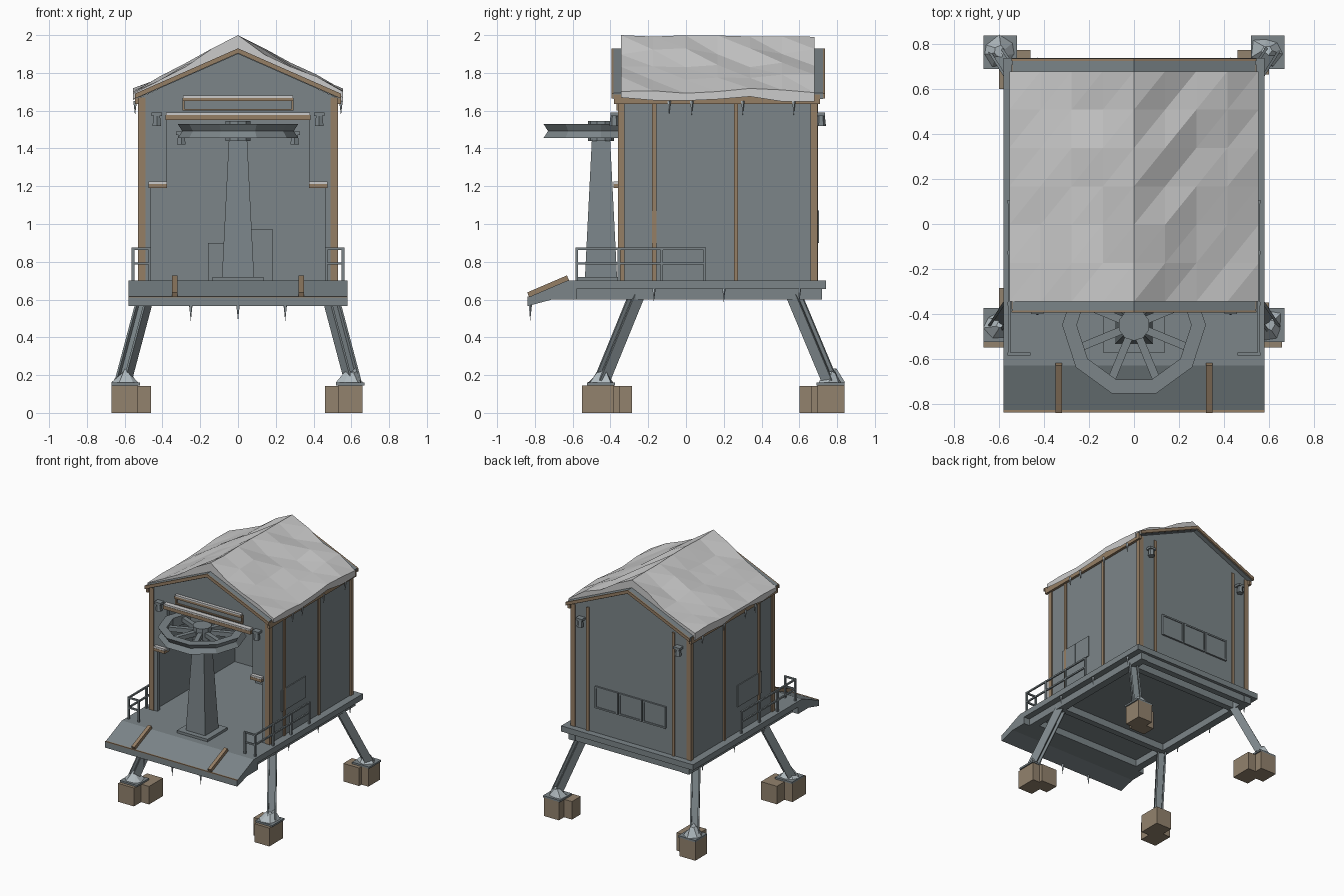
import bpy, bmesh, math, random
from mathutils import Vector, Matrix

if "Cube" in bpy.data.objects:
    bpy.data.objects.remove(bpy.data.objects["Cube"])
random.seed(4)


def material(name, r, g, b):
    m = bpy.data.materials.new(name)
    m.use_nodes = True
    m.diffuse_color = (r, g, b, 1)
    m.node_tree.nodes["Principled BSDF"].inputs["Base Color"].default_value = (r, g, b, 1)
    return m


METAL = material("blue grey metal", 0.20, 0.235, 0.25)
WOOD = material("brown wood", 0.30, 0.21, 0.13)
BLOCK = material("tan footing", 0.29, 0.225, 0.155)
SNOW = material("snow", 0.60, 0.60, 0.60)
ICE = material("pale ice", 0.45, 0.51, 0.54)


def finish(name, bm, mat):
    bmesh.ops.recalc_face_normals(bm, faces=bm.faces)
    me = bpy.data.meshes.new(name)
    bm.to_mesh(me)
    bm.free()
    me.materials.append(mat)
    ob = bpy.data.objects.new(name, me)
    bpy.context.collection.objects.link(ob)
    return ob


def box(name, mat, x0, x1, y0, y1, z0, z1):
    bm = bmesh.new()
    bmesh.ops.create_cube(bm, size=1)
    for v in bm.verts:
        v.co = Vector(((x0 + x1) / 2 + v.co.x * (x1 - x0), (y0 + y1) / 2 + v.co.y * (y1 - y0),
                       (z0 + z1) / 2 + v.co.z * (z1 - z0)))
    return finish(name, bm, mat)


def pair(name, mat, x0, x1, *rest):
    """A box on the left and its mirror image on the right."""
    box("left_" + name, mat, x0, x1, *rest)
    box("right_" + name, mat, -x1, -x0, *rest)


def prism(name, mat, pts, a, b, axis="y"):
    """Extrude an outline (xz along y, or yz along x)."""
    bm = bmesh.new()
    place = (lambda p, d: (p[0], d, p[1])) if axis == "y" else (lambda p, d: (d, p[0], p[1]))
    lo = [bm.verts.new(place(p, a)) for p in pts]
    hi = [bm.verts.new(place(p, b)) for p in pts]
    bm.faces.new(lo)
    bm.faces.new(hi[::-1])
    for i in range(len(pts)):
        j = (i + 1) % len(pts)
        bm.faces.new((lo[i], lo[j], hi[j], hi[i]))
    return finish(name, bm, mat)


def cone(name, mat, x, y, z0, z1, r0, r1, n, turn=0):
    bm = bmesh.new()
    bmesh.ops.create_cone(bm, cap_ends=True, segments=n, radius1=r0, radius2=r1, depth=z1 - z0,
                          matrix=Matrix.Translation((x, y, (z0 + z1) / 2)) @ Matrix.Rotation(turn, 4, "Z"))
    return finish(name, bm, mat)


def beam(name, mat, a, b, parts):
    """Box sections (offset, width, depth) swept between two points."""
    a, b = Vector(a), Vector(b)
    frame = Matrix.Translation((a + b) / 2) @ (b - a).to_track_quat("Z", "Y").to_matrix().to_4x4()
    bm = bmesh.new()
    for off, w, d in parts:
        bmesh.ops.create_cube(bm, size=1, matrix=frame @ Matrix.Translation((off, 0, 0))
                              @ Matrix.Diagonal((w, d, (b - a).length, 1)))
    return finish(name, bm, mat)


def chevron(name, mat, apex, half, thick, y0, y1, slope=0.44):
    low = apex - slope * half
    prism(name, mat, [(0, apex), (half, low), (half, low - thick), (0, apex - thick),
                      (-half, low - thick), (-half, low)], y0, y1)


# Deck, underframe and ramp
box("deck", METAL, -0.58, 0.58, -0.63, 0.74, 0.655, 0.70)
pair("side_girder", METAL, 0.47, 0.53, -0.58, 0.72, 0.60, 0.655)
for y in (-0.56, -0.25, 0.57, 0.69):
    box("cross_girder", METAL, -0.47, 0.47, y - 0.025, y + 0.025, 0.60, 0.655)
prism("ramp", METAL, [(-0.63, 0.70), (-0.84, 0.61), (-0.84, 0.565), (-0.71, 0.60), (-0.58, 0.60),
                      (-0.58, 0.655), (-0.63, 0.655)], -0.58, 0.58, "x")
box("ramp_lip", WOOD, -0.58, 0.58, -0.84, -0.828, 0.61, 0.616)
for s in (-1, 1):
    beam("ramp_strip", WOOD, (s * 0.335, -0.835, 0.625), (s * 0.335, -0.625, 0.715), [(0, 0.028, 0.028)])

# Hut shell
pair("side_wall", METAL, 0.49, 0.52, -0.33, 0.67, 0.70, 1.66)
gable = [(0.52, 1.67), (0, 1.905), (-0.52, 1.67)]
prism("back_wall", METAL, [(-0.52, 0.70), (0.52, 0.70)] + gable, 0.66, 0.69)
half = [(0.46, 0.70), (0.46, 1.20), (0.375, 1.20), (0.375, 1.57)]
prism("front_wall", METAL, [(0.52, 0.70)] + gable + [(-0.52, 0.70)]
      + [(-x, z) for x, z in half] + half[::-1], -0.355, -0.325)
chevron("roof_panel", METAL, 1.93, 0.54, 0.03, -0.385, 0.725)
chevron("front_bargeboard", WOOD, 1.93, 0.545, 0.026, -0.395, -0.385)
chevron("back_bargeboard", WOOD, 1.93, 0.545, 0.026, 0.725, 0.737)
pair("eave_board", WOOD, 0.525, 0.545, -0.38, 0.71, 1.635, 1.685)

# Timber corner posts and wall battens
for y0, y1 in ((-0.36, -0.325), (0.66, 0.695)):
    pair("corner_post", WOOD, 0.49, 0.53, y0, y1, 0.70, 1.67)
for y in (-0.168, 0.265):
    pair("side_batten", WOOD, 0.52, 0.53, y - 0.011, y + 0.011, 0.70, 1.65)
pair("back_batten", WOOD, 0.365, 0.387, 0.69, 0.70, 0.70, 1.68)

# Window panels
for y in (-0.2, -0.048):
    pair("side_window", METAL, 0.52, 0.527, y, y + 0.148, 0.90, 1.07)
for i in range(3):
    x = -0.31 + i * 0.21
    box("back_window", METAL, x, x + 0.2, 0.69, 0.698, 0.90, 1.07)
    for z in (0.90, 1.06):
        box("back_window_rail", METAL, x, x + 0.2, 0.69, 0.704, z, z + 0.012)
    for e in (x, x + 0.188):
        box("back_window_stile", METAL, e, e + 0.012, 0.69, 0.704, 0.90, 1.07)

# Opening lintel, upper frame and ledges, all topped with snow
box("lintel", WOOD, -0.385, 0.385, -0.395, -0.33, 1.55, 1.577)
box("lintel_snow", SNOW, -0.38, 0.38, -0.393, -0.355, 1.577, 1.59)
box("upper_frame_top", WOOD, -0.295, 0.295, -0.38, -0.35, 1.65, 1.668)
box("upper_frame_snow", SNOW, -0.29, 0.29, -0.38, -0.355, 1.668, 1.68)
box("upper_frame_bottom", WOOD, -0.295, 0.295, -0.368, -0.35, 1.60, 1.608)
pair("upper_frame_side", WOOD, 0.283, 0.295, -0.368, -0.35, 1.60, 1.65)
pair("ledge", WOOD, 0.375, 0.475, -0.385, -0.325, 1.19, 1.212)
pair("ledge_snow", SNOW, 0.377, 0.473, -0.383, -0.355, 1.212, 1.226)

# Cabinets inside
box("small_cabinet", METAL, -0.16, 0.0, 0.45, 0.66, 0.70, 0.90)
box("tall_cabinet", METAL, 0.07, 0.185, 0.30, 0.66, 0.70, 0.97)

# Lamps on the outer walls and inside
for x, y, z, d in ((0.43, -0.355, 1.59, -1), (0.43, 0.69, 1.59, 1), (0.30, 0.66, 1.49, -1)):
    pair("lamp_arm", METAL, x - 0.028, x + 0.028, min(y, y + d * 0.045), max(y, y + d * 0.045), z - 0.018, z)
    for s in (-1, 1):
        cone("lamp_head", METAL, s * x, y + d * 0.025, z - 0.07, z - 0.018, 0.026, 0.02, 6)

# Cable wheel on its tapered pillar
CY = -0.45
box("pillar_foot", METAL, -0.135, 0.135, CY - 0.125, CY + 0.125, 0.70, 0.72)
cone("pillar", METAL, 0, CY, 0.72, 1.455, 0.12, 0.068, 4, math.pi / 4)
cone("wheel_hub", METAL, 0, CY, 1.44, 1.545, 0.07, 0.07, 10)
bm = bmesh.new()
section = ((0.255, 1.455), (0.32, 1.455), (0.295, 1.492), (0.32, 1.53), (0.255, 1.53))
rings = [[bm.verts.new((r * math.cos(i * math.pi / 5), CY + r * math.sin(i * math.pi / 5), z))
          for r, z in section] for i in range(10)]
for i in range(10):
    p, q = rings[i], rings[(i + 1) % 10]
    for k in range(5):
        m = (k + 1) % 5
        bm.faces.new((p[k], p[m], q[m], q[k]))
finish("wheel_rim", bm, METAL)
for i in range(8):
    a = (i + 0.5) * math.pi / 4
    c, s = math.cos(a), math.sin(a)
    beam("wheel_spoke", METAL, (0.05 * c, CY + 0.05 * s, 1.495), (0.26 * c, CY + 0.26 * s, 1.495),
         [(0, 0.035, 0.035)])

# Railings
for z in (0.785, 0.863):
    pair("rail", METAL, 0.55, 0.562, -0.585, 0.105, z, z + 0.012)
    pair("front_rail", METAL, 0.46, 0.562, -0.585, -0.573, z, z + 0.012)
for y in (-0.579, -0.355, -0.128, 0.099):
    pair("rail_post", METAL, 0.549, 0.563, y - 0.007, y + 0.007, 0.70, 0.875)
pair("front_rail_post", METAL, 0.46, 0.474, -0.586, -0.572, 0.70, 0.875)

# Splayed legs with plates, ice lumps and footing blocks
for side in (-1, 1):
    for top, foot, d in ((-0.25, -0.45, -1), (0.56, 0.765, 1)):
        cx = side * 0.595
        beam("leg", METAL, (side * 0.48, top, 0.65), (side * 0.61, foot, 0.16),
             [(0, 0.05, 0.018), (-0.027, 0.012, 0.06), (0.027, 0.012, 0.06)])
        box("foot_plate", METAL, cx - 0.075, cx + 0.075, foot - 0.075, foot + 0.075, 0.146, 0.16)
        lump = cone("ice_lump", ICE, cx, foot, 0.16, 0.235, 0.068, 0.022, 7)
        for v in lump.data.vertices:
            v.co.x += random.uniform(-0.012, 0.012)
            v.co.y += random.uniform(-0.012, 0.012)
            if v.co.z > 0.2:
                v.co.z += random.uniform(-0.03, 0.005)
        outer = side * 0.66 if side > 0 else -0.67
        x0, x1 = sorted((outer, side * 0.53))
        y0, y1 = sorted((foot + d * (0.10 if d < 0 else 0.075), foot - d * 0.07))
        box("footing_block", BLOCK, x0, x1, y0, y1, 0, 0.146)
        x0, x1 = sorted((side * 0.60, side * 0.46))
        y0, y1 = sorted((foot + d * 0.01, foot - d * (0.165 if side < 0 else 0.10)))
        box("footing_block_inner", BLOCK, x0, x1, y0, y1, 0, 0.143)

# Faceted snow blanket on the roof
bm = bmesh.new()
NX, NY = 8, 6
grid = []
for i in range(NX + 1):
    x = -0.555 + 1.11 * i / NX
    row = []
    for j in range(NY + 1):
        sag = random.uniform(0, 0.012 if i == NX // 2 else 0.035)
        row.append(bm.verts.new((x, -0.345 + 1.025 * j / NY, 2.0 - 0.5 * abs(x) - sag)))
    grid.append(row)
grid[NX // 2][0].co.z = 2.0
for i in range(NX):
    for j in range(NY):
        a, b, c, d = grid[i][j], grid[i + 1][j], grid[i + 1][j + 1], grid[i][j + 1]
        bm.faces.new((a, b, c))
        bm.faces.new((a, c, d))
rim = [e for e in bm.edges if e.is_boundary]
skirt = bmesh.ops.extrude_edge_only(bm, edges=rim)["geom"]
for v in skirt:
    if isinstance(v, bmesh.types.BMVert):
        eave = abs(v.co.x) > 0.5
        v.co.z = 1.905 - 0.44 * abs(v.co.x) + (random.uniform(-0.015, 0.015) if eave else 0)
finish("roof_snow", bm, SNOW)

# Icicles at the eaves, under the deck and off the ramp
for s in (-1, 1):
    for y in (-0.09, 0.03, 0.30, 0.57):
        cone("eave_icicle", ICE, s * 0.545, y, 1.575, 1.65, 0.0, 0.01, 5)
    for y in (-0.17, 0.20, 0.60):
        cone("deck_icicle", ICE, s * 0.565, y, 0.585, 0.66, 0.0, 0.01, 5)
for x in (-0.25, 0, 0.25):
    cone("ramp_icicle", ICE, x, -0.825, 0.485, 0.575, 0.0, 0.01, 5)
